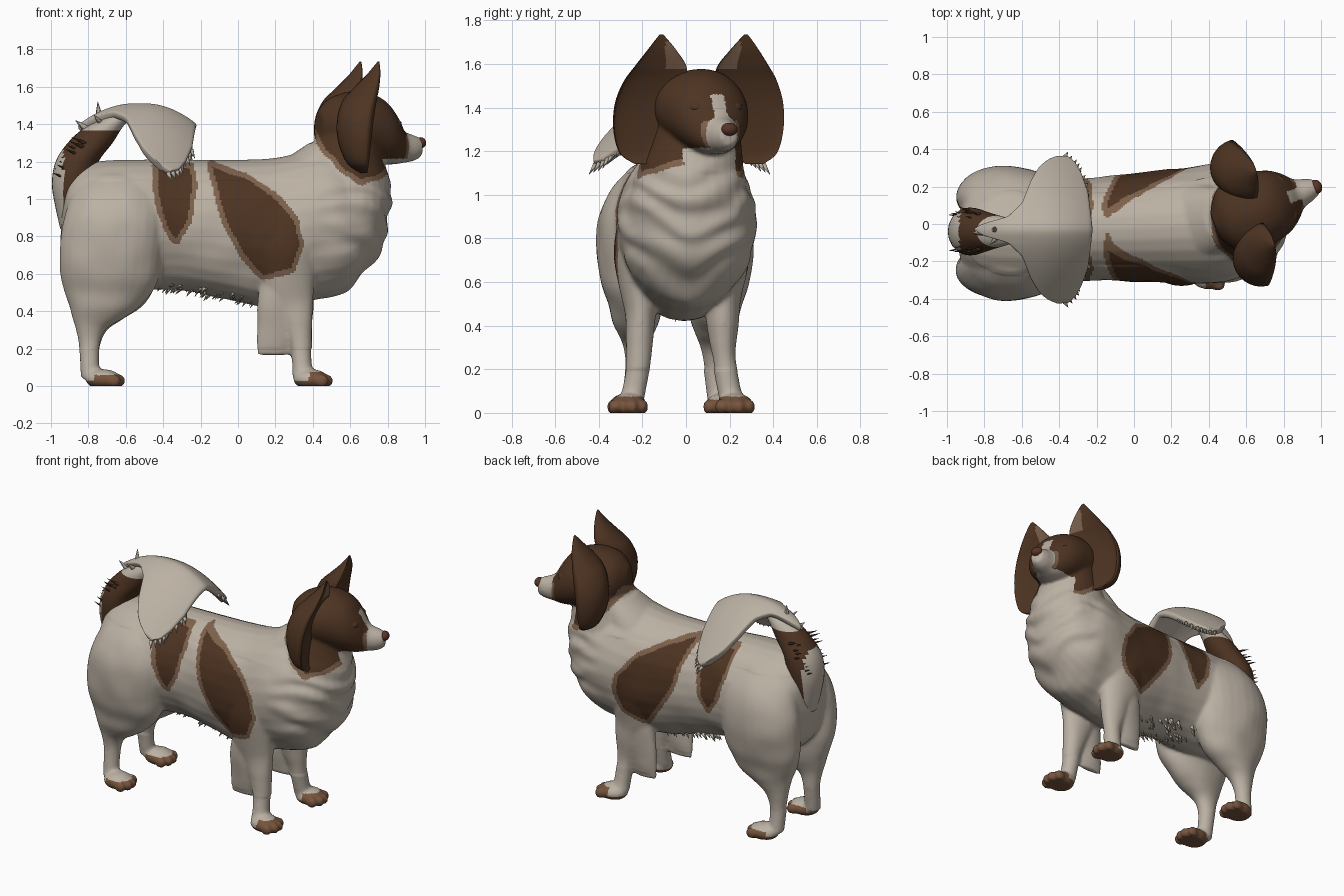
import bpy, bmesh, math, random
from mathutils import Vector, Matrix, noise

if "Cube" in bpy.data.objects:
    bpy.data.objects.remove(bpy.data.objects["Cube"])
random.seed(4)

def mat(name, c):
    m = bpy.data.materials.new(name)
    m.diffuse_color = (*c, 1)
    m.use_nodes = True
    m.node_tree.nodes["Principled BSDF"].inputs["Base Color"].default_value = m.diffuse_color
    return m

WHITE = mat("cream fur", (0.50, 0.44, 0.37))
DARK = mat("dark brown fur", (0.075, 0.034, 0.016))
MID = mat("light brown edge", (0.205, 0.12, 0.072))
PAW = mat("paw brown", (0.18, 0.088, 0.046))
NOSE = mat("nose brown", (0.10, 0.035, 0.02))
MATS = [WHITE, DARK, MID, PAW, NOSE]

# head and ear frames: forward, sideways and up, turned a little to the left
def frame(deg, y):
    return Matrix.Translation((.60, y, 0)) @ Matrix.Rotation(math.radians(deg), 4, 'Z')
HEAD, EARS = frame(21, .055), frame(14, .055)
HEAD_INV = HEAD.inverted()

def finish(name, bm, mats=MATS, rule=None):
    bmesh.ops.recalc_face_normals(bm, faces=bm.faces)
    me = bpy.data.meshes.new(name)
    for f in bm.faces:
        f.smooth = True
        if rule:
            f.material_index = rule(f.calc_center_median(), f.normal)
    bm.to_mesh(me)
    bm.free()
    for m in mats:
        me.materials.append(m)
    ob = bpy.data.objects.new(name, me)
    bpy.context.collection.objects.link(ob)
    return ob

def spline(st, sub=5):
    out = []
    for i in range(len(st) - 1):
        p = [st[max(0, min(len(st) - 1, i + k))] for k in (-1, 0, 1, 2)]
        for j in range(sub):
            t = j / sub
            out.append([0.5 * (2 * b + (c - a) * t + (2*a - 5*b + 4*c - d) * t*t
                               + (3*b - a - 3*c + d) * t**3) for a, b, c, d in zip(*p)])
    return out + [list(st[-1])]

# ellipse sections along x: (x, y, z, ry, rz) or along z: (z, x, y, rx, ry)
def loft(bm, axis, stations, m=Matrix(), cup=None, n=28):
    rings = []
    for t, a, b, ra, rb in spline(stations):
        ring = []
        for k in range(n):
            ang = 2 * math.pi * k / n
            ca, sa = math.cos(ang), math.sin(ang)
            if cup is not None and ca > 0:
                ca *= cup
            u, v = a + max(ra, .004) * ca, b + max(rb, .004) * sa
            ring.append(bm.verts.new(m @ Vector((t, u, v) if axis == 'x' else (u, v, t))))
        rings.append(ring)
    for r, s in zip(rings, rings[1:]):
        for k in range(n):
            bm.faces.new((r[k], r[(k + 1) % n], s[(k + 1) % n], s[k]))
    bm.faces.new(rings[0])
    bm.faces.new(rings[-1])

def ball(bm, c, r, m=Matrix()):
    bmesh.ops.create_uvsphere(bm, u_segments=20, v_segments=12, radius=1,
                              matrix=m @ Matrix.Translation(c) @ Matrix.Diagonal((*r, 1)))

# torso, neck and head
bm = bmesh.new()
loft(bm, 'x', [(-.945, -.05, .86, .05, .08), (-.9, -.05, .87, .2, .24), (-.78, -.05, .86, .28, .335),
               (-.55, -.05, .86, .30, .35), (-.3, -.03, .86, .27, .35), (0, -.02, .83, .29, .38),
               (.2, -.01, .82, .305, .40), (.4, 0, .86, .315, .40), (.55, .01, .87, .31, .38),
               (.68, .015, .88, .25, .27), (.77, .02, .92, .15, .18), (.80, .02, .95, .05, .08)])
loft(bm, 'z', [(.75, .5, .01, .22, .27), (.95, .55, .015, .265, .29), (1.1, .56, .02, .25, .25),
               (1.22, .575, .04, .20, .215), (1.38, .58, .06, .15, .18)])
loft(bm, 'z', [(.95, .3, .0, .25, .25), (1.15, .38, .01, .2, .2), (1.3, .5, .04, .12, .14)])
loft(bm, 'x', [(-.18, 0, 1.38, .07, .09), (-.11, 0, 1.39, .17, .15), (0, 0, 1.40, .21, .175),
               (.1, 0, 1.385, .20, .185), (.19, 0, 1.355, .175, .17), (.255, 0, 1.315, .13, .13),
               (.30, 0, 1.28, .083, .088), (.36, 0, 1.272, .062, .07), (.405, 0, 1.275, .042, .05)], HEAD)

# legs, elbow feathers and paws
for s in (-1, 1):
    yf, yr = -.02, -.05
    loft(bm, 'z', [(.05, .35, yf + s*.235, .06, .06), (.12, .342, yf + s*.215, .053, .055),
                   (.25, .33, yf + s*.195, .062, .057), (.42, .295, yf + s*.19, .105, .07),
                   (.55, .265, yf + s*.19, .145, .09), (.75, .26, yf + s*.2, .17, .11), (1, .3, yf + s*.16, .14, .11)])
    loft(bm, 'z', [(.165, .19, yf + s*.19, .085, .02), (.28, .205, yf + s*.195, .105, .04),
                   (.42, .205, yf + s*.2, .10, .055), (.58, .22, yf + s*.2, .09, .06)])
    loft(bm, 'z', [(.04, -.79, yr + s*.2, .05, .05), (.2, -.795, yr + s*.18, .055, .05),
                   (.3, -.785, yr + s*.18, .08, .06), (.36, -.745, yr + s*.18, .135, .08),
                   (.42, -.71, yr + s*.18, .185, .105), (.5, -.69, yr + s*.18, .235, .125), (.6, -.68, yr + s*.19, .265, .15),
                   (.75, -.675, yr + s*.2, .275, .16), (.9, -.66, yr + s*.185, .27, .165),
                   (1.03, -.65, yr + s*.15, .235, .14), (1.13, -.65, yr + s*.11, .15, .09)])
    for x, y in ((.39, yf + s*.245), (-.72, yr + s*.22)):
        ball(bm, (x, y, .035), (.095, .085, .055))
        for k in (-1.5, -.5, .5, 1.5):
            ball(bm, (x + .085 - .012*k*k, y + k*.045, .028), (.038, .025, .036))

# fuse into one skin
raw = finish("raw_body", bm)
rm = raw.modifiers.new("fuse", 'REMESH')
rm.mode, rm.voxel_size = 'VOXEL', .0105
sm = raw.modifiers.new("smooth", 'SMOOTH')
sm.factor, sm.iterations = .5, 10
skin = bpy.data.meshes.new_from_object(raw.evaluated_get(bpy.context.evaluated_depsgraph_get()))
bpy.data.objects.remove(raw)

# colour zones in the side view (x, z)
REAR = [(-.43, 1.17), (-.42, 1.0), (-.38, .86), (-.33, .79), (-.28, .88), (-.25, 1.05), (-.25, 1.17)]
SADDLE = [(-.14, 1.175), (.03, 1.11), (.18, 1.02), (.3, .87), (.33, .76), (.28, .64), (.14, .59),
          (.03, .72), (-.06, .87), (-.09, 1.0)]
HOOD = [(.30, 1.8), (.30, 1.42), (.42, 1.37), (.47, 1.26), (.58, 1.16), (.66, 1.10), (.74, 1.12), (.8, 1.18),
        (1.1, 1.18), (1.1, 1.8)]

def dist(poly, x, z):
    d, inside = 9, False
    for (ax, az), (bx, bz) in zip(poly, poly[1:] + poly[:1]):
        ex, ez = bx - ax, bz - az
        t = max(0, min(1, ((x - ax)*ex + (z - az)*ez) / (ex*ex + ez*ez)))
        d = min(d, math.hypot(ax + ex*t - x, az + ez*t - z))
        if (az > z) != (bz > z) and x < ax + (z - az) * ex / ez:
            inside = not inside
    return -d if inside else d

def coat(p, n):
    h = HEAD_INV @ p
    if p.z < (.075 if p.x > .38 else .06 if -.77 < p.x < -.5 else .03):
        return 3
    wob = .012 * noise.noise(p * 9)
    if h.x > .05 and abs(h.y) < .13 and p.z < 1.215:
        return 0
    if h.x > .305 or (h.x > .2 and abs(h.y) < .032 and p.z < 1.46):
        return 0
    if h.x > .285 and p.z < 1.34:
        return 2
    d = min(dist(q, p.x, p.z) for q in (REAR, SADDLE, HOOD)) + wob
    return 1 if d < 0 else 2 if d < .028 else 0

# skin with soft fur folds on chest and body
bm = bmesh.new()
bm.from_mesh(skin)
bm.normal_update()
for v in bm.verts:
    p = v.co
    if p.z > .2:
        w = max(0, min(1, (p.x - .42) * 6)) * max(0, min(1, (1.17 - p.z) * 8))
        sag = math.sqrt((p.y - .02) ** 2 + .012)
        fold = .006 * math.sin(44 * (p.z - .7 * sag) + 2.5 * noise.noise(p * 5))
        v.co = p + v.normal * (w * fold + .009 * noise.noise(p * 6) * (p.z < 1.1))
    v.co.z = max(0, v.co.z)
finish("body", bm, rule=coat)

# ears: pointed tops, broad hanging flaps cupped to the front
for s, side in ((-1, "right"), (1, "left")):
    bm = bmesh.new()
    loft(bm, 'z', [(1.14, .02, s*.26, .03, .04), (1.19, .01, s*.27, .09, .10), (1.3, .015, s*.255, .14, .145),
                   (1.42, .03, s*.245, .16, .15), (1.52, .055, s*.215, .15, .145), (1.59, .08, s*.195, .11, .12),
                   (1.66, .1, s*.195, .06, .07), (1.71, .107, s*.198, .025, .03), (1.735, .108, s*.2, .006, .008)],
         EARS, cup=-.12)
    tip = lambda p, n: 2 if 1.57 < p.z < 1.7 and n.x > .35 and s * (EARS.inverted() @ p).y < .18 else 1
    finish(side + "_ear", bm, rule=tip)

# eyes and nose
bm = bmesh.new()
for s in (-1, 1):
    ball(bm, (.218, s*.088, 1.40), (.04, .045, .03), HEAD)
finish("eyes", bm, [DARK])
bm = bmesh.new()
ball(bm, (.402, 0, 1.30), (.03, .038, .03), HEAD)
finish("nose", bm, [NOSE])

# tail stem
bm = bmesh.new()
loft(bm, 'z', [(.84, -.91, -.04, .04, .06), (.95, -.90, -.04, .075, .10), (1.08, -.885, -.04, .11, .125),
               (1.2, -.86, -.04, .115, .125), (1.3, -.79, -.04, .12, .10), (1.38, -.72, -.04, .10, .08),
               (1.45, -.62, -.04, .06, .05)])
finish("tail_stem", bm, rule=lambda p, n: 0 if p.x < -.935 or p.z < .96 or p.z > 1.36 else 1)

# tail plume: arched crescent with rounded ends, draped over the back
def along(table, a):
    for (a0, x0), (a1, x1) in zip(table, table[1:]):
        if a <= a1:
            return x0 + (x1 - x0) * (a - a0) / (a1 - a0)
    return table[-1][1]
BACK = [(0, -.86), (.08, -.80), (.15, -.68), (.35, -.60), (.65, -.555), (.85, -.51), (.95, -.46), (1, -.40)]
FRONT = [(0, -.225), (.5, -.25), (.75, -.285), (.9, -.32), (1, -.37)]
def plume_point(u, v):
    a = abs(v)
    back = along(BACK, a)
    x = back + u * (along(FRONT, a) - back)
    ridge = 1.49 - 1.3 * max(0, -.55 - x) ** 2 - 1.5 * max(0, x + .5) ** 2
    return Vector((x, -.03 + .385 * v, ridge - (.29 + .25 * max(0, x + .52)) * a ** 1.4))
bm = bmesh.new()
NU, NV = 20, 60
g = [[bm.verts.new(plume_point(i / NU, 2 * j / NV - 1)) for j in range(NV + 1)] for i in range(NU + 1)]
for i in range(NU):
    for j in range(NV):
        bm.faces.new((g[i][j], g[i+1][j], g[i+1][j+1], g[i][j+1]))
ob = finish("tail_plume", bm, [WHITE])
so = ob.modifiers.new("thickness", 'SOLIDIFY')
so.thickness, so.offset = .045, 0
ob.modifiers.new("round", 'SUBSURF').levels = 1

# hair tufts
def tufts(name, items, m):
    bm = bmesh.new()
    for p, d, r in items:
        d = Vector(d)
        rot = d.to_track_quat('Z', 'Y').to_matrix().to_4x4()
        bmesh.ops.create_cone(bm, cap_ends=True, segments=6, radius1=r, radius2=.001, depth=d.length,
                              matrix=Matrix.Translation(Vector(p) + d / 2) @ rot)
    finish(name, bm, [m])
R = random.uniform
tufts("belly_fringe", [((x := R(-.42, .1), y := R(-.16, .12), .54 - .16 * (x + .42) + abs(y + .02) * .3),
                        (-.03, 0, -R(.03, .05)), .012) for _ in range(80)], WHITE)
tufts("plume_fringe", [(plume_point(R(.9, 1), v), (.02, .03 * v, -.045), .014)
                       for v in [k / 20 - 1 for k in range(41)] if abs(v) > .4], WHITE)
tufts("tail_tufts", [((-.79, -.04, 1.36), (-.08, -.01, .06), .03), ((-.74, -.04, 1.40), (-.01, .02, .12), .03),
                     ((-.73, -.07, 1.40), (-.04, -.04, .05), .02)], WHITE)
tufts("tail_hairs", [((-.90 + .1 * t, -.04 + s * R(.05, .10), 1.1 + .19 * t), (-.09, s * R(.0, .04), .04), .014)
                     for t in [k / 9 for k in range(10)] for s in (-1, 1)], DARK)
